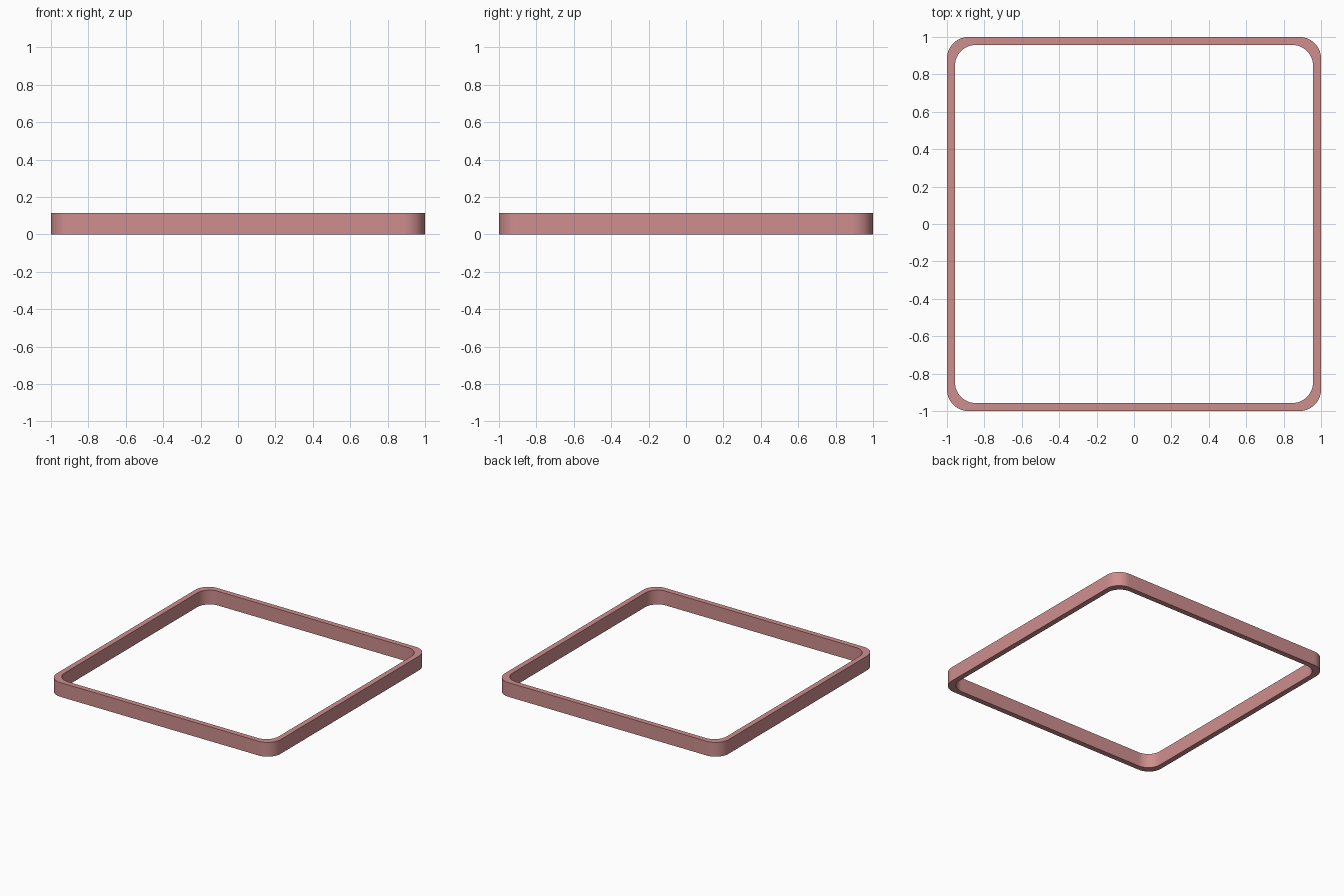
import bpy, bmesh
from math import sin, cos, pi

if "Cube" in bpy.data.objects:
    bpy.data.objects.remove(bpy.data.objects["Cube"])

HEIGHT = 0.115
SEGMENTS = 16  # per rounded corner


def rounded_square(half, radius):
    """Counter-clockwise outline of a square with rounded corners."""
    c = half - radius
    points = []
    for i, (sx, sy) in enumerate([(1, 1), (-1, 1), (-1, -1), (1, -1)]):
        for s in range(SEGMENTS + 1):
            a = (i + s / SEGMENTS) * pi / 2
            points.append((sx * c + radius * cos(a), sy * c + radius * sin(a)))
    return points


# Four outlines around the wall section: outer bottom, outer top, inner top, inner bottom
outer = rounded_square(1.0, 0.115)
inner = rounded_square(0.957, 0.11)
bm = bmesh.new()
rings = [[bm.verts.new((x, y, z)) for x, y in outline]
         for outline, z in [(outer, 0), (outer, HEIGHT), (inner, HEIGHT), (inner, 0)]]

# Skin neighbouring outlines with quads
n = len(outer)
for r in range(4):
    a, b = rings[r], rings[(r + 1) % 4]
    for i in range(n):
        j = (i + 1) % n
        bm.faces.new((a[i], a[j], b[j], b[i]))
bmesh.ops.recalc_face_normals(bm, faces=bm.faces)

mesh = bpy.data.meshes.new("square_frame")
bm.to_mesh(mesh)
bm.free()
frame = bpy.data.objects.new("square_frame", mesh)
bpy.context.collection.objects.link(frame)

# Dusty pink finish
pink = bpy.data.materials.new("dusty_pink")
pink.diffuse_color = (0.62, 0.27, 0.27, 1)
pink.use_nodes = True
pink.node_tree.nodes["Principled BSDF"].inputs["Base Color"].default_value = pink.diffuse_color
mesh.materials.append(pink)

# Smooth corners, crisp rims
bpy.context.view_layer.objects.active = frame
frame.select_set(True)
bpy.ops.object.shade_smooth_by_angle(angle=pi / 6)
